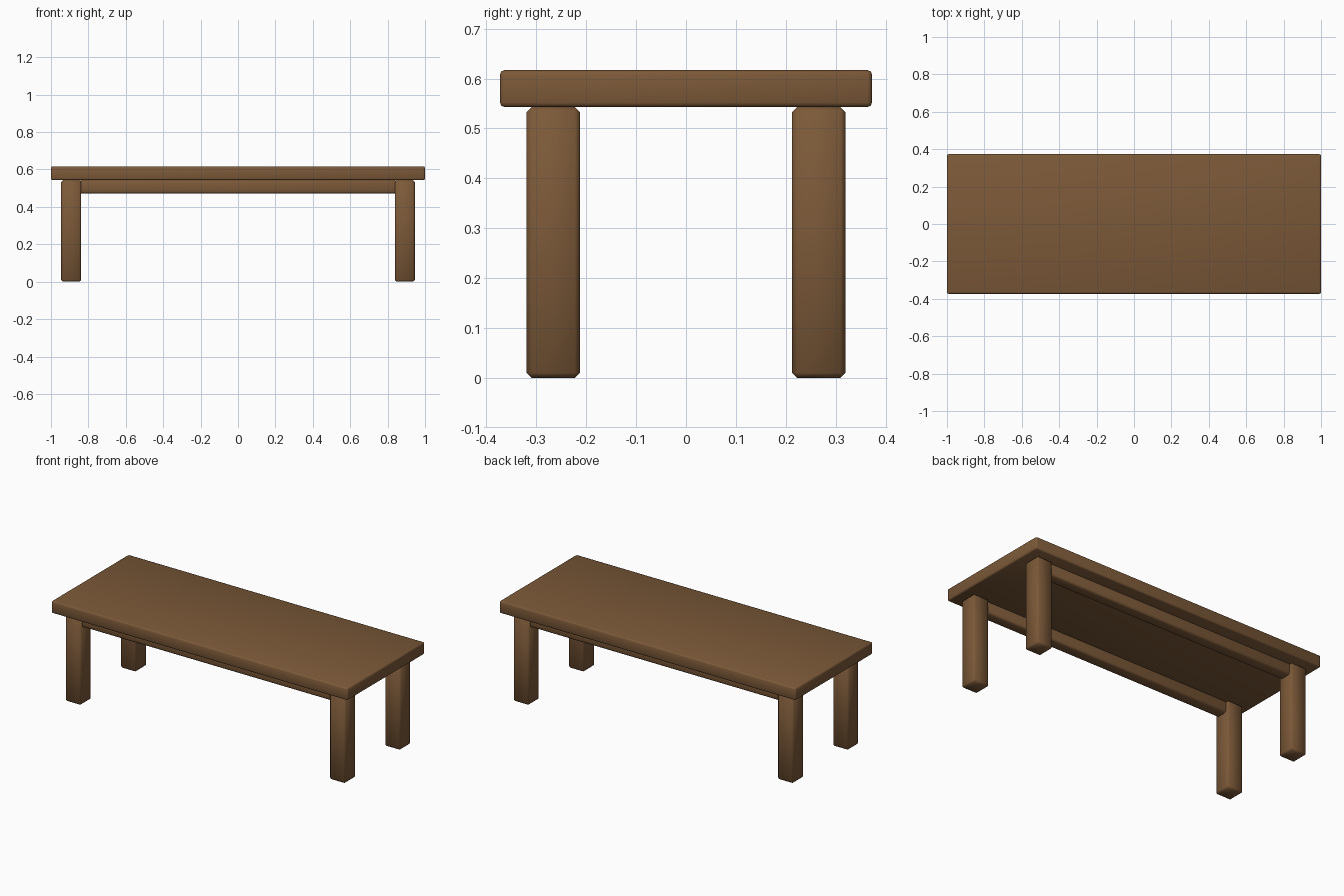
import bpy, math

if "Cube" in bpy.data.objects:
    bpy.data.objects.remove(bpy.data.objects["Cube"])

wood = bpy.data.materials.new("brown wood")
wood.diffuse_color = (0.2, 0.1, 0.04, 1)
wood.use_nodes = True
wood.node_tree.nodes["Principled BSDF"].inputs["Base Color"].default_value = wood.diffuse_color


def beam(name, center, size, bevel, segments=1):
    """Box with bevelled edges, softly shaded."""
    bpy.ops.mesh.primitive_cube_add(size=1, location=center)
    ob = bpy.context.object
    ob.name = name
    ob.scale = size
    bpy.ops.object.transform_apply(location=False, rotation=False, scale=True)
    ob.data.materials.append(wood)
    mod = ob.modifiers.new("edge bevel", 'BEVEL')
    mod.width = bevel
    mod.segments = segments
    bpy.ops.object.modifier_apply(modifier=mod.name)
    bpy.ops.object.shade_smooth_by_angle(angle=math.radians(50))
    return ob


# Table top
beam("table_top", (0, 0, 0.58), (2.0, 0.746, 0.074), 0.009, 2)

# Legs and the long rails between them
for y, side in ((-0.266, "front"), (0.266, "back")):
    for x, end in ((-0.892, "left"), (0.892, "right")):
        beam(f"{side}_{end}_leg", (x, y, 0.2715), (0.107, 0.107, 0.543), 0.01)
    beam(f"{side}_rail", (0, y, 0.507), (1.70, 0.072, 0.072), 0.012, 2)
